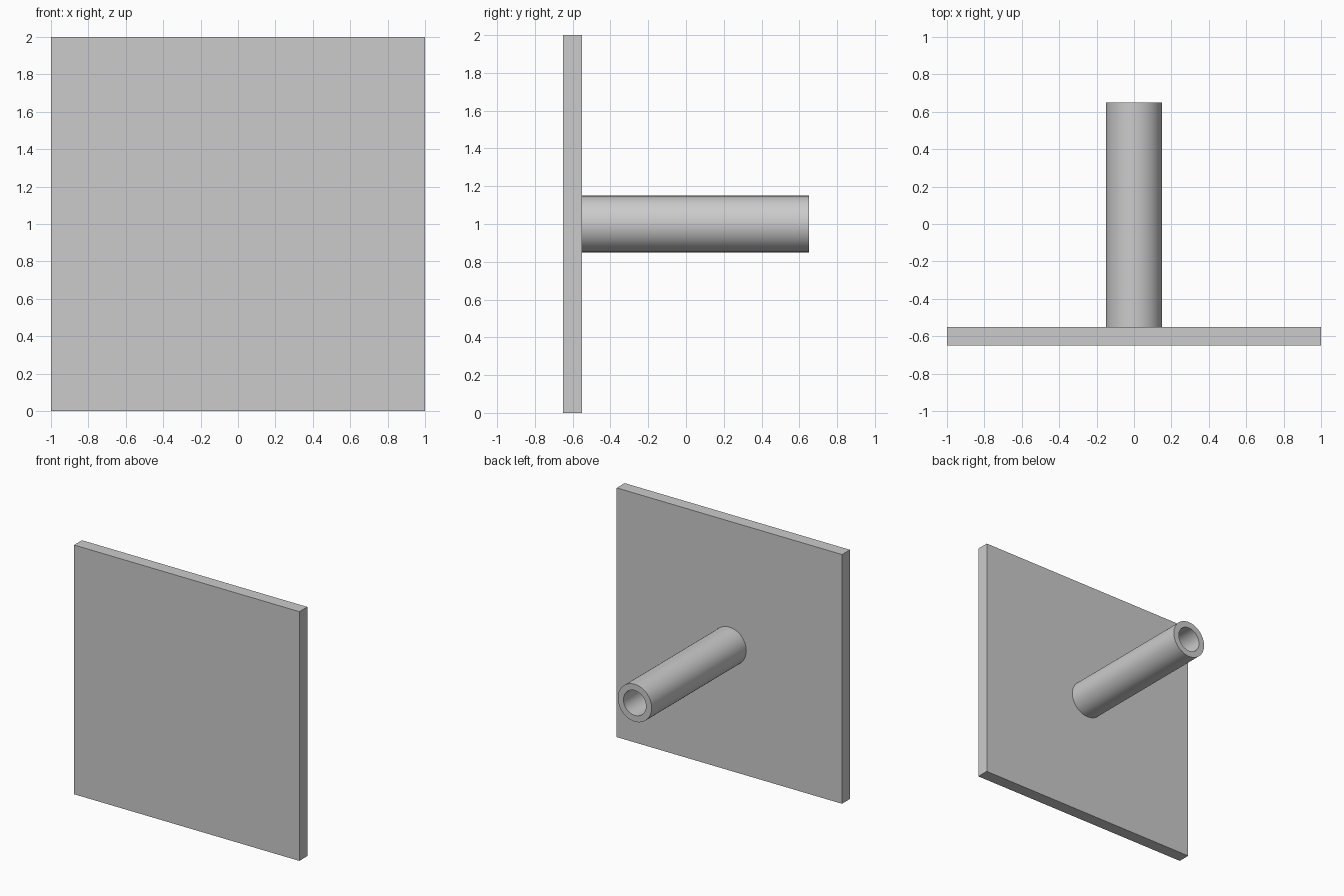
import bpy
import bmesh
from math import radians, tau
from mathutils import Vector

cube = bpy.data.objects.get("Cube")
if cube:
    bpy.data.objects.remove(cube, do_unlink=True)

PLATE_SIZE, PLATE_THICK = 2.0, 0.1
PLATE_FRONT, TUBE_END = -0.65, 0.65
PLATE_BACK = PLATE_FRONT + PLATE_THICK
OUTER, BORE, SIDES = 0.15, 0.10, 64
MID_Z = PLATE_SIZE / 2

grey = bpy.data.materials.new("plain_grey")
grey.use_nodes = True
colour = (0.6, 0.6, 0.6, 1)
grey.diffuse_color = colour
grey.node_tree.nodes["Principled BSDF"].inputs["Base Color"].default_value = colour


def add_object(name, bm):
    bmesh.ops.recalc_face_normals(bm, faces=bm.faces)
    mesh = bpy.data.meshes.new(name)
    bm.to_mesh(mesh)
    bm.free()
    mesh.materials.append(grey)
    obj = bpy.data.objects.new(name, mesh)
    bpy.context.collection.objects.link(obj)
    return obj


# Square plate standing upright
bm = bmesh.new()
bmesh.ops.create_cube(bm, size=1)
bmesh.ops.scale(bm, vec=(PLATE_SIZE, PLATE_THICK, PLATE_SIZE), verts=bm.verts)
bmesh.ops.translate(bm, vec=(0, PLATE_FRONT + PLATE_THICK / 2, MID_Z), verts=bm.verts)
add_object("plate", bm)

# Hollow tube: a wall section spun about the y axis, open onto the plate
bm = bmesh.new()
section = [(OUTER, PLATE_BACK), (OUTER, TUBE_END), (BORE, TUBE_END), (BORE, PLATE_BACK)]
verts = [bm.verts.new((r, y, MID_Z)) for r, y in section]
edges = [bm.edges.new(pair) for pair in zip(verts, verts[1:])]
bmesh.ops.spin(bm, geom=verts + edges, cent=Vector((0, 0, MID_Z)), axis=(0, 1, 0),
               angle=tau, steps=SIDES, use_merge=True)
bmesh.ops.remove_doubles(bm, verts=bm.verts, dist=0.0001)
tube = add_object("tube", bm)

bpy.ops.object.select_all(action="DESELECT")
tube.select_set(True)
bpy.context.view_layer.objects.active = tube
bpy.ops.object.shade_smooth_by_angle(angle=radians(30))
